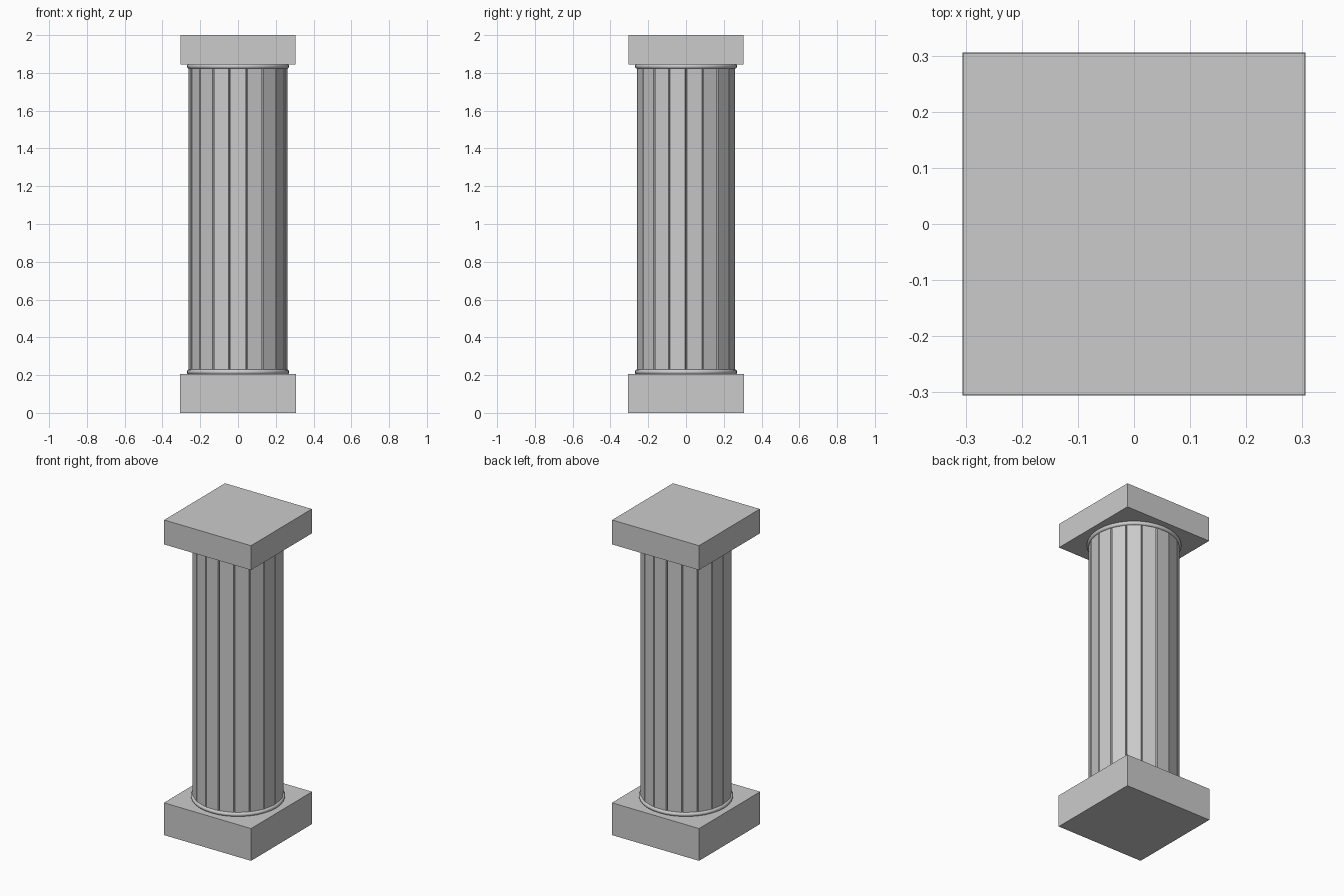
import bpy, bmesh, math

if "Cube" in bpy.data.objects:
    bpy.data.objects.remove(bpy.data.objects["Cube"])

stone = bpy.data.materials.new("grey stone")
stone.diffuse_color = (0.6, 0.6, 0.6, 1)
stone.use_nodes = True
stone.node_tree.nodes["Principled BSDF"].inputs["Base Color"].default_value = stone.diffuse_color


def make_object(name, bm):
    bmesh.ops.recalc_face_normals(bm, faces=bm.faces)
    mesh = bpy.data.meshes.new(name)
    bm.to_mesh(mesh)
    bm.free()
    mesh.materials.append(stone)
    obj = bpy.data.objects.new(name, mesh)
    bpy.context.collection.objects.link(obj)
    return obj


def block(name, width, z0, z1):
    bm = bmesh.new()
    bmesh.ops.create_cube(bm, size=1)
    for v in bm.verts:
        v.co = (v.co.x * width, v.co.y * width, z0 + (v.co.z + 0.5) * (z1 - z0))
    return make_object(name, bm)


def loft(name, loops):
    """Skin a stack of closed loops and cap both ends."""
    bm = bmesh.new()
    rows = [[bm.verts.new(p) for p in loop] for loop in loops]
    n = len(rows[0])
    for a, b in zip(rows, rows[1:]):
        for i in range(n):
            j = (i + 1) % n
            bm.faces.new((a[i], a[j], b[j], b[i]))
    bm.faces.new(rows[0][::-1])
    bm.faces.new(rows[-1])
    return make_object(name, bm)


def polar(r, angle, z):
    return (r * math.cos(angle), r * math.sin(angle), z)


# Square blocks at both ends
block("base_block", 0.612, 0.0, 0.205)
block("top_block", 0.61, 1.845, 2.0)

# Eighteen-sided shaft with a narrow V groove along every corner
SIDES, RADIUS, HALF_GROOVE = 18, 0.262, 0.016


def shaft_loop(z):
    loop = []
    for i in range(SIDES):
        a = 2 * math.pi * i / SIDES
        loop += [polar(RADIUS, a - HALF_GROOVE, z),
                 polar(RADIUS - 0.009, a, z),
                 polar(RADIUS, a + HALF_GROOVE, z)]
    return loop


loft("shaft", [shaft_loop(0.2), shaft_loop(1.85)])

# Rounded collars where the shaft meets the blocks
COLLAR = [(0.262, 0.0), (0.268, 0.004), (0.271, 0.010),
          (0.271, 0.016), (0.268, 0.022), (0.262, 0.026)]
for name, z0 in (("lower_collar", 0.204), ("upper_collar", 1.822)):
    collar = loft(name, [[polar(r, 2 * math.pi * i / 36, z0 + z) for i in range(36)]
                         for r, z in COLLAR])
    bpy.ops.object.select_all(action="DESELECT")
    collar.select_set(True)
    bpy.context.view_layer.objects.active = collar
    bpy.ops.object.shade_smooth_by_angle(angle=math.radians(35))
